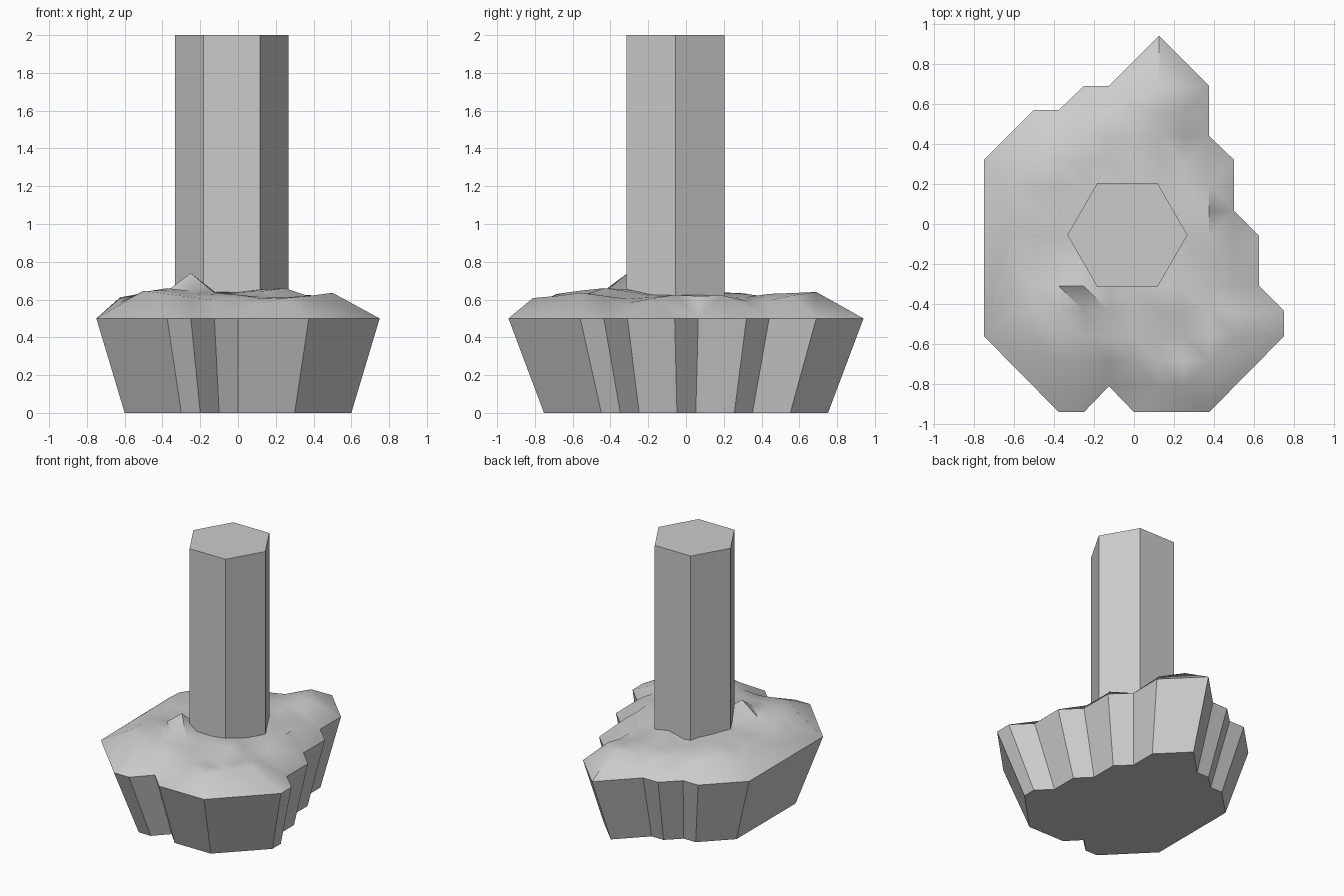
import bpy, bmesh, math
from mathutils import Vector, noise
from mathutils.geometry import delaunay_2d_cdt, intersect_point_line

if "Cube" in bpy.data.objects:
    bpy.data.objects.remove(bpy.data.objects["Cube"])

# Rock outline at rim height (counter-clockwise)
RIM = [Vector(p) for p in [
    (.125, .94), (-.125, .69), (-.25, .69), (-.375, .57), (-.5, .57), (-.75, .32),
    (-.75, -.56), (-.375, -.94), (-.25, -.94), (-.125, -.81), (0, -.94), (.375, -.94),
    (.75, -.56), (.75, -.435), (.625, -.31), (.625, -.06), (.5, .065), (.5, .32),
    (.375, .44), (.375, .69)]]
N = len(RIM)
RIM_Z, TAPER = 0.5, 0.8
# Notable bumps: lattice column, row -> height
BUMPS = {(-2, -3): .74, (3, 2): .68, (-3, -4): .66, (0, 5): .64, (1, 5): .64,
         (-4, 3): .655, (2, -4): .66, (0, -4): .62, (1, 6): .60, (4, -4): .62}


def inside(p):
    hit = False
    for a, b in zip(RIM, RIM[1:] + RIM[:1]):
        if (a.y > p.y) != (b.y > p.y) and p.x < a.x + (p.y - a.y) * (b.x - a.x) / (b.y - a.y):
            hit = not hit
    return hit


def rim_distance(p):
    best = 9.0
    for a, b in zip(RIM, RIM[1:] + RIM[:1]):
        q, t = intersect_point_line(p, a, b)
        q = a.lerp(b, min(1, max(0, t)))
        best = min(best, (p - q).length)
    return best


def finish(name, bm, angle):
    bmesh.ops.recalc_face_normals(bm, faces=bm.faces)
    me = bpy.data.meshes.new(name)
    bm.to_mesh(me)
    bm.free()
    ob = bpy.data.objects.new(name, me)
    bpy.context.collection.objects.link(ob)
    bpy.ops.object.select_all(action='DESELECT')
    ob.select_set(True)
    bpy.context.view_layer.objects.active = ob
    bpy.ops.object.shade_smooth_by_angle(angle=math.radians(angle))


# Uneven rock surface: lattice points inside the outline, triangulated
points, heights = list(RIM), [RIM_Z] * N
for i in range(-6, 7):
    for j in range(-8, 9):
        p = Vector((i * .125, .065 + j * .125))
        if not inside(p):
            continue
        d = rim_distance(p)
        if d < .1:
            continue
        h = .62 + .05 * noise.noise((p.x * 4.3, p.y * 4.3, 2.7))
        if d < .15:
            h -= .02
        points.append(p)
        heights.append(BUMPS.get((i, j), h))
edges = [(k, (k + 1) % N) for k in range(N)]
co, _, tris, origin, _, _ = delaunay_2d_cdt(points, edges, [], 1, 1e-5)

bm = bmesh.new()
vs = [bm.verts.new((c.x, c.y, heights[o[0]])) for c, o in zip(co, origin)]
for t in tris:
    bm.faces.new([vs[k] for k in t])

# Tapered rock sides and flat underside
rim = [None] * N
for v, o in zip(vs, origin):
    for k in o:
        if k < N:
            rim[k] = v
low = [bm.verts.new((p.x * TAPER, p.y * TAPER, 0)) for p in RIM]
for k in range(N):
    n = (k + 1) % N
    bm.faces.new((rim[k], low[k], low[n], rim[n]))
bm.faces.new(low)
finish("rock_base", bm, 40)

# Hexagonal post
bm = bmesh.new()
ring = [(-.033 + .3 * math.cos(k * math.pi / 3), -.055 + .26 / .866 * math.sin(k * math.pi / 3))
        for k in range(6)]
bottom = [bm.verts.new((x, y, .45)) for x, y in ring]
top = [bm.verts.new((x, y, 2)) for x, y in ring]
bm.faces.new(bottom)
bm.faces.new(top)
for k in range(6):
    n = (k + 1) % 6
    bm.faces.new((bottom[k], bottom[n], top[n], top[k]))
finish("post", bm, 30)
